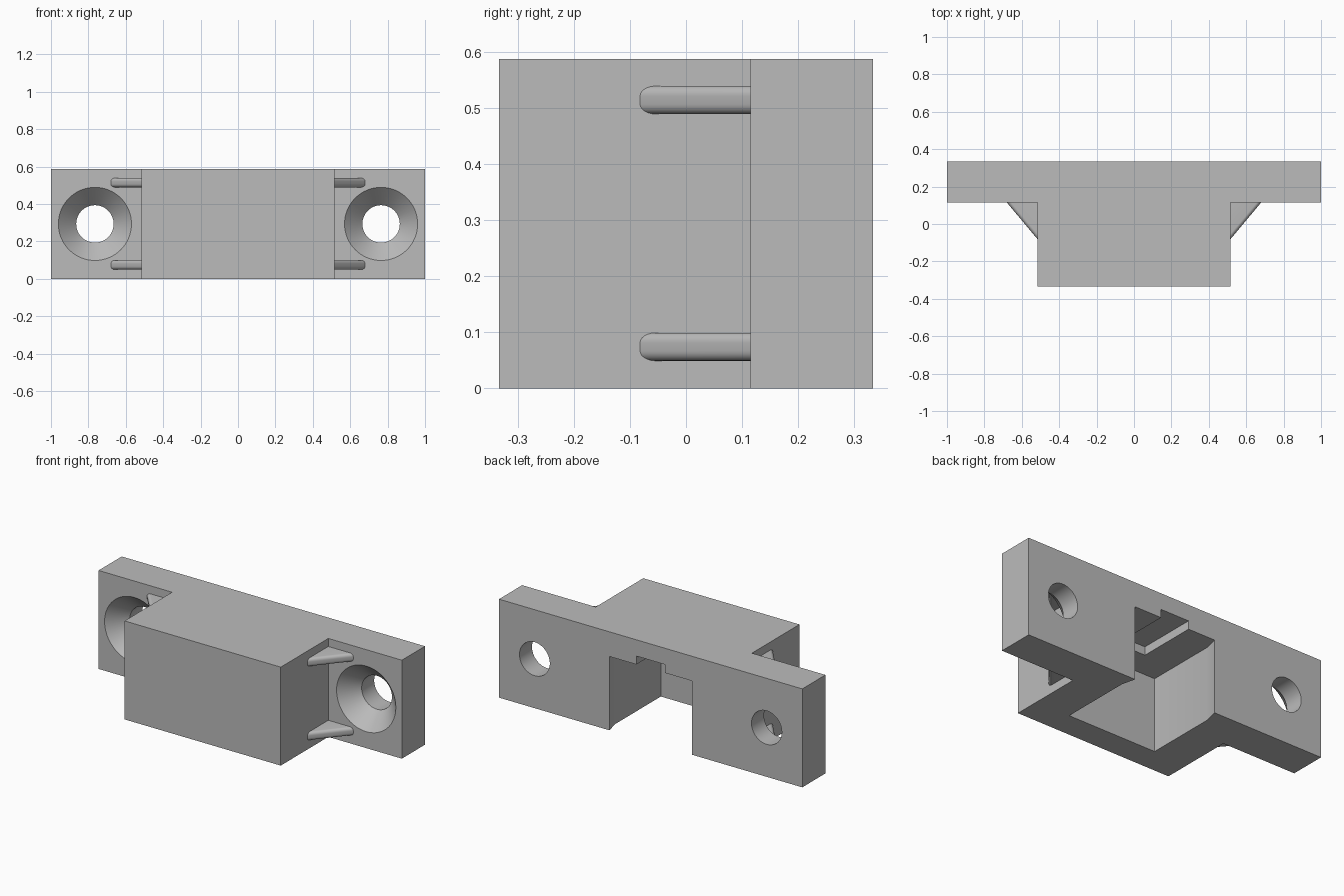
import bpy
import bmesh
from math import cos, sin, pi, radians

if "Cube" in bpy.data.objects:
    bpy.data.objects.remove(bpy.data.objects["Cube"], do_unlink=True)

grey = bpy.data.materials.new("plain grey")
grey.use_nodes = True
grey.diffuse_color = (0.5, 0.5, 0.5, 1)
grey.node_tree.nodes["Principled BSDF"].inputs["Base Color"].default_value = (0.5, 0.5, 0.5, 1)

HEIGHT = 0.587
BACK = 0.333      # rear face of the plate
STEP = 0.115      # front face of the flanges


def make_object(name, bm):
    bmesh.ops.recalc_face_normals(bm, faces=bm.faces)
    mesh = bpy.data.meshes.new(name)
    bm.to_mesh(mesh)
    bm.free()
    mesh.materials.append(grey)
    obj = bpy.data.objects.new(name, mesh)
    bpy.context.collection.objects.link(obj)
    return obj


def prism(outline, z0, z1):
    """Extrude an xy outline between two heights."""
    bm = bmesh.new()
    face = bm.faces.new([bm.verts.new((x, y, z0)) for x, y in outline])
    top = bmesh.ops.extrude_face_region(bm, geom=[face])["geom"]
    for v in top:
        if isinstance(v, bmesh.types.BMVert):
            v.co.z = z1
    return bm


def symmetric(half):
    """Complete a half outline by mirroring it across x = 0."""
    return half + [(-x, y) for x, y in reversed(half)]


def lathe(rings, cx, cz, sides=64):
    """Solid of revolution about a y axis from (radius, y) rings."""
    bm = bmesh.new()
    loops = [[bm.verts.new((cx + r * cos(2 * pi * i / sides), y, cz + r * sin(2 * pi * i / sides)))
              for i in range(sides)] for r, y in rings]
    for a, b in zip(loops, loops[1:]):
        for i in range(sides):
            j = (i + 1) % sides
            bm.faces.new((a[i], a[j], b[j], b[i]))
    bm.faces.new(loops[0])
    bm.faces.new(loops[-1])
    return bm


def cut(target, cutter):
    cutter.hide_render = True
    mod = target.modifiers.new("cut", "BOOLEAN")
    mod.operation = "DIFFERENCE"
    mod.solver = "EXACT"
    mod.object = cutter
    bpy.context.view_layer.objects.active = target
    bpy.ops.object.modifier_apply(modifier=mod.name)
    bpy.data.objects.remove(cutter, do_unlink=True)


def shade(obj):
    bpy.ops.object.select_all(action="DESELECT")
    obj.select_set(True)
    bpy.context.view_layer.objects.active = obj
    bpy.ops.object.shade_smooth_by_angle(angle=radians(30))


# T-shaped body: central block with two flanges
body = make_object("body", prism(symmetric(
    [(0.515, -BACK), (0.515, STEP), (1, STEP), (1, BACK)]), 0, HEIGHT))

# Pocket open to the rear and below, narrowed by a small lip at the rear
cut(body, make_object("pocket_cutter", prism(symmetric(
    [(0.292, -0.18), (0.292, 0.25), (0.272, BACK), (0.272, 0.4)]), -0.1, 0.44)))

# Shallow channel in the pocket ceiling
cut(body, make_object("channel_cutter", prism(symmetric(
    [(0.094, -0.023), (0.094, 0.4)]), 0.4, 0.49)))

# Countersunk screw holes
for side in (-1, 1):
    rings = [(0.205, STEP - 0.01), (0.1, STEP + 0.1), (0.1, BACK + 0.1)]
    cut(body, make_object("screw_hole_cutter", lathe(rings, side * 0.765, HEIGHT / 2)))
shade(body)

# Gusset ribs with rounded sloping edges
for side, side_name in ((1, "left"), (-1, "right")):
    for z, level in ((0.049, "lower"), (0.489, "upper")):
        bm = prism([(side * x, y) for x, y in
                    [(0.505, -0.094), (0.69, 0.127), (0.505, 0.127)]], z, z + 0.05)
        slopes = [e for e in bm.edges
                  if abs(e.verts[0].co.x - e.verts[1].co.x) > 0.1
                  and abs(e.verts[0].co.y - e.verts[1].co.y) > 0.1]
        bmesh.ops.bevel(bm, geom=slopes, offset=0.018, segments=6, profile=0.5, affect="EDGES")
        shade(make_object(f"{level}_{side_name}_rib", bm))
